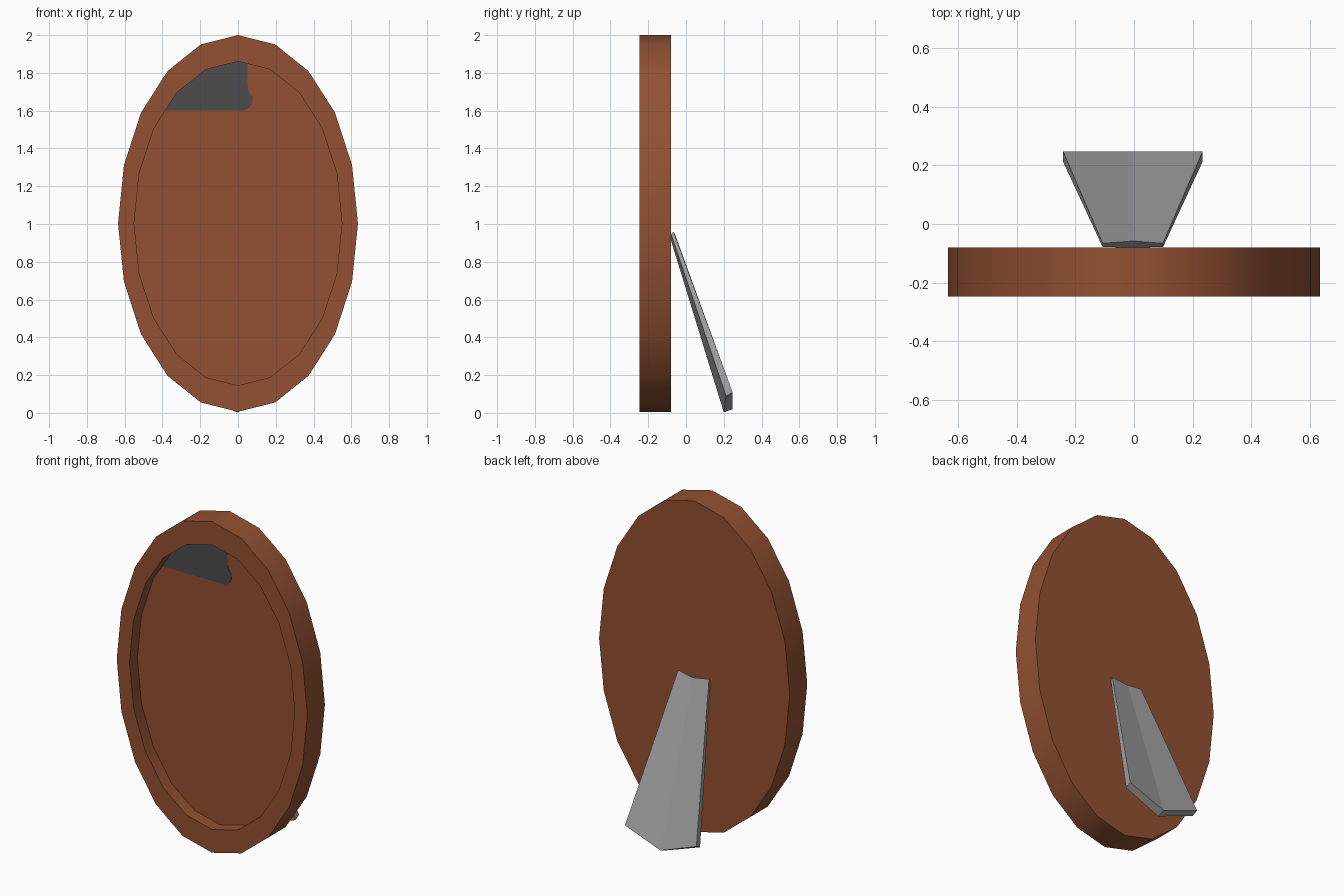
import bpy, bmesh, math

if "Cube" in bpy.data.objects:
    bpy.data.objects.remove(bpy.data.objects["Cube"])

def material(name, rgb):
    m = bpy.data.materials.new(name)
    m.diffuse_color = (*rgb, 1)
    m.use_nodes = True
    m.node_tree.nodes["Principled BSDF"].inputs["Base Color"].default_value = m.diffuse_color
    return m

wood = material("red brown wood", (0.29, 0.082, 0.032))
slate = material("dark grey", (0.072, 0.072, 0.072))
metal = material("mid grey", (0.36, 0.36, 0.36))

CZ = 1.003          # centre height of the oval
SIDES = 20
FRONT, BACK, PANEL = -0.247, -0.08, -0.172

def oval(rx, rz, y):
    return [(rx * math.sin(2 * math.pi * i / SIDES), y,
             CZ + rz * math.cos(2 * math.pi * i / SIDES)) for i in range(SIDES)]

def finish(name, bm, mat):
    bmesh.ops.recalc_face_normals(bm, faces=bm.faces)
    me = bpy.data.meshes.new(name)
    bm.to_mesh(me)
    bm.free()
    ob = bpy.data.objects.new(name, me)
    bpy.context.collection.objects.link(ob)
    me.materials.append(mat)
    return ob

def loft(name, rings, mat):
    """Join matching rings with side faces and cap both ends."""
    bm = bmesh.new()
    vs = [[bm.verts.new(p) for p in r] for r in rings]
    n = len(rings[0])
    for a, b in zip(vs, vs[1:]):
        for i in range(n):
            j = (i + 1) % n
            bm.faces.new((a[i], a[j], b[j], b[i]))
    bm.faces.new(vs[0])
    bm.faces.new(vs[-1])
    return finish(name, bm, mat)

# oval frame: back, outer rim, front border, recessed panel
frame = loft("mirror_frame", [oval(0.635, 0.997, BACK), oval(0.635, 0.997, FRONT),
                              oval(0.55, 0.857, FRONT), oval(0.55, 0.857, PANEL)], wood)
bpy.context.view_layer.objects.active = frame
frame.select_set(True)
bpy.ops.object.shade_smooth_by_angle(angle=math.radians(35))

# dark patch remaining at the top of the panel, following the opening
patch = [(-0.385, 1.602), (-0.323, 1.696), (-0.17, 1.818), (0, 1.859), (0.05, 1.847),
         (0.052, 1.72), (0.06, 1.695), (0.078, 1.675), (0.077, 1.645), (0.06, 1.615), (0.04, 1.602)]
loft("glass_patch", [[(x, y, z) for x, z in patch] for y in (PANEL - 0.003, PANEL + 0.002)], slate)

# folded rear prop: each ring is a cross-section (outer face, then inner face)
def section(w, yo, zo, yoc, zoc, yi, zi, yic, zic):
    c = -0.004
    return [(c - w, yo, zo), (c, yoc, zoc), (c + w, yo, zo),
            (c + w, yi, zi), (c, yic, zic), (c - w, yi, zi)]

bm = bmesh.new()
rings = [[bm.verts.new(p) for p in s] for s in (
    section(0.103, -0.066, 0.96, -0.058, 0.945, -0.079, 0.945, -0.08, 0.915),
    section(0.238, 0.247, 0.108, 0.247, 0.02, 0.212, 0.09, 0.2, 0.003))]
for i in range(6):
    j = (i + 1) % 6
    bm.faces.new((rings[0][i], rings[0][j], rings[1][j], rings[1][i]))
for r in rings:
    bm.faces.new((r[0], r[1], r[4], r[5]))
    bm.faces.new((r[1], r[2], r[3], r[4]))
finish("rear_prop", bm, metal)
